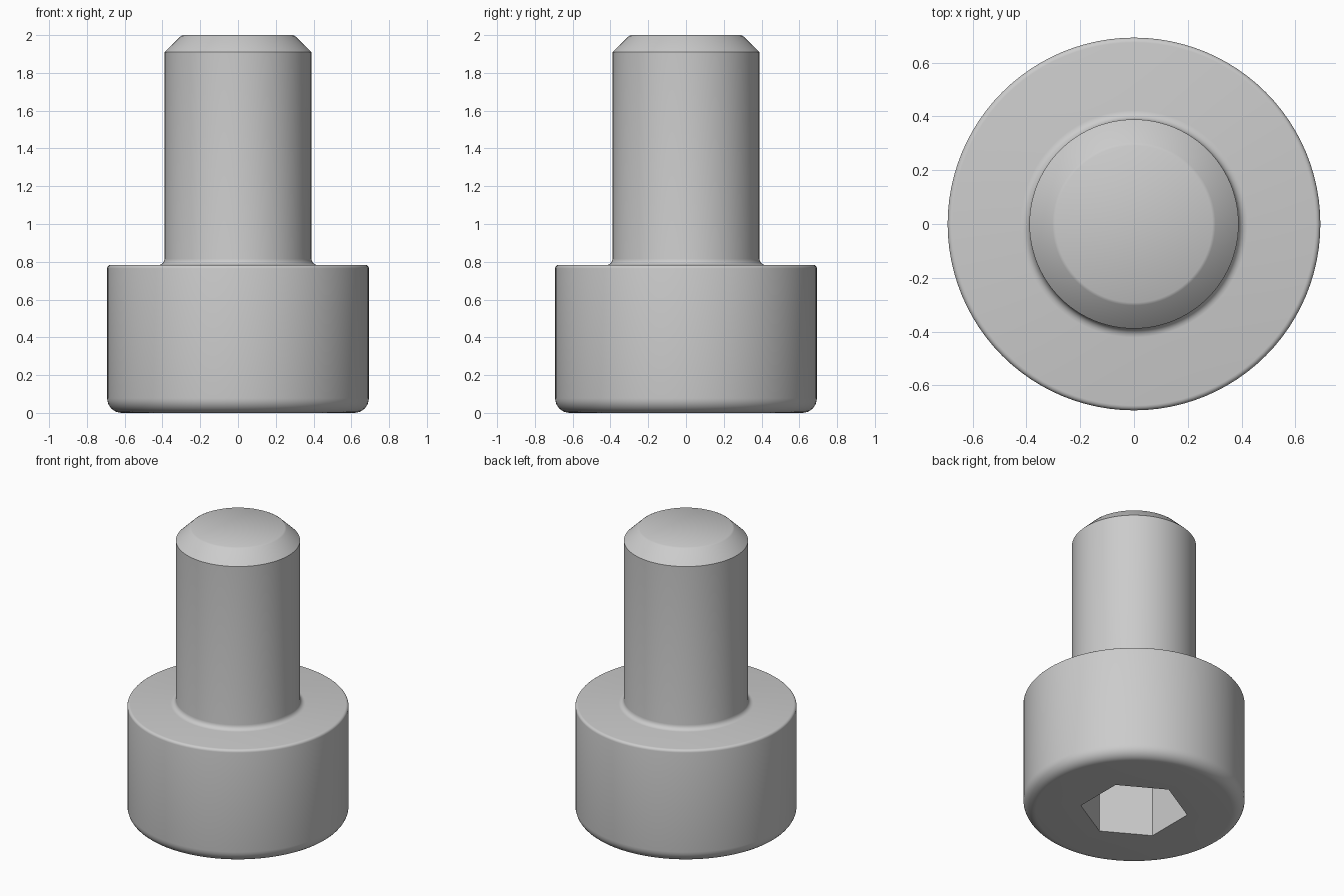
import bpy, bmesh, math

if "Cube" in bpy.data.objects:
    bpy.data.objects.remove(bpy.data.objects["Cube"])

SEG = 96
HEX_R = 0.338       # socket corner radius
HEX_TURN = math.pi / 6


def arc(cx, cz, r, a0, a1, n):
    """Points (radius, z) along an arc, angles in degrees."""
    out = []
    for i in range(n + 1):
        a = math.radians(a0 + (a1 - a0) * i / n)
        out.append((cx + r * math.cos(a), cz + r * math.sin(a)))
    return out


def hex_radius(a):
    """Distance to the hexagon outline in direction a."""
    d = (a - HEX_TURN) % (math.pi / 3) - math.pi / 6
    return HEX_R * math.cos(math.pi / 6) / math.cos(d)


bm = bmesh.new()


def ring(radius, z):
    """One ring of vertices; radius None gives the hexagonal socket outline."""
    vs = []
    for i in range(SEG):
        a = 2 * math.pi * i / SEG
        r = hex_radius(a) if radius is None else radius
        vs.append(bm.verts.new((r * math.cos(a), r * math.sin(a), z)))
    return vs


# Socket wall, rounded head, fillet under the head, shank, chamfered tip
profile = [(None, 0.39), (None, 0.0)]
profile += arc(0.615, 0.078, 0.078, -90, 0, 8)
profile += arc(0.675, 0.765, 0.018, 0, 90, 4)
profile += arc(0.422, 0.816, 0.033, 270, 180, 5)
profile += [(0.389, 1.91), (0.303, 1.994)]
profile += [(0.292, 2.0)]

rings = [ring(r, z) for r, z in profile]
for a, b in zip(rings, rings[1:]):
    for i in range(SEG):
        j = (i + 1) % SEG
        bm.faces.new((a[i], a[j], b[j], b[i]))
bm.faces.new(rings[0])          # socket floor
bm.faces.new(rings[-1])         # shank end
bmesh.ops.recalc_face_normals(bm, faces=bm.faces)

mesh = bpy.data.meshes.new("socket_head_screw")
bm.to_mesh(mesh)
bm.free()
screw = bpy.data.objects.new("socket_head_screw", mesh)
bpy.context.collection.objects.link(screw)

# Single steel grey
steel = bpy.data.materials.new("steel_grey")
steel.diffuse_color = (0.6, 0.6, 0.6, 1)
steel.use_nodes = True
steel.node_tree.nodes["Principled BSDF"].inputs["Base Color"].default_value = steel.diffuse_color
mesh.materials.append(steel)

bpy.context.view_layer.objects.active = screw
screw.select_set(True)
bpy.ops.object.shade_smooth_by_angle(angle=math.radians(30))
